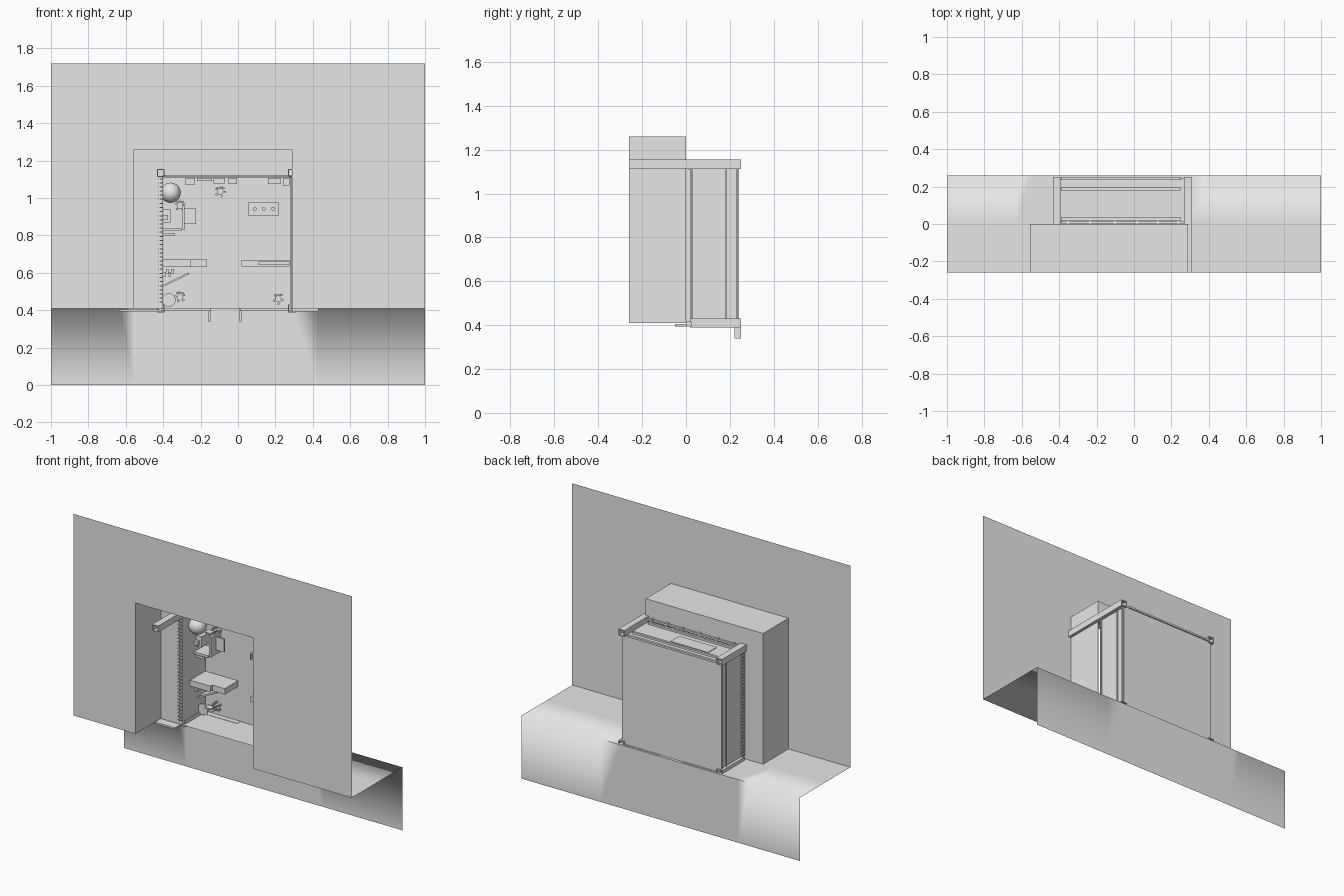
import bpy, bmesh, math
from mathutils import Vector

cube = bpy.data.objects.get("Cube")
if cube:
    bpy.data.objects.remove(cube)

grey = bpy.data.materials.new("light_grey")
grey.use_nodes = True
grey.diffuse_color = (0.8, 0.8, 0.8, 1)
grey.node_tree.nodes["Principled BSDF"].inputs["Base Color"].default_value = (0.8, 0.8, 0.8, 1)


def finish(name, bm, smooth=False):
    mesh = bpy.data.meshes.new(name)
    for f in bm.faces:
        f.smooth = smooth
    bm.to_mesh(mesh)
    bm.free()
    mesh.materials.append(grey)
    ob = bpy.data.objects.new(name, mesh)
    bpy.context.collection.objects.link(ob)
    return ob


def add_box(bm, x, y, z):
    geo = bmesh.ops.create_cube(bm, size=1)["verts"]
    for v in geo:
        v.co = Vector([(r[0] + r[1]) / 2 + c * (r[1] - r[0]) for c, r in zip(v.co, (x, y, z))])
    return geo


def boxes(name, *items):
    bm = bmesh.new()
    for item in items:
        add_box(bm, *item)
    return finish(name, bm)


def quad(bm, *points):
    return bm.faces.new([bm.verts.new(p) for p in points])


def holed_panel(bm, y, outer, hole):
    """Upright sheet with a doorway that is open at the bottom."""
    x0, x1, z0, z1 = outer
    a, b, top = hole
    for l, r, lo, hi in ((x0, a, z0, z1), (b, x1, z0, z1), (a, b, top, z1)):
        if r > l and hi > lo:
            quad(bm, (l, y, lo), (r, y, lo), (r, y, hi), (l, y, hi))
    bmesh.ops.remove_doubles(bm, verts=bm.verts, dist=1e-5)


def cylinder(bm, x, z, y0, y1, r, sides=16):
    geo = bmesh.ops.create_cone(bm, cap_ends=True, segments=sides, radius1=r, radius2=r, depth=y1 - y0)["verts"]
    for v in geo:
        v.co = Vector((x + v.co.x, (y0 + y1) / 2 + v.co.z, z + v.co.y))


FRONT, MID, BACK = -0.26, 0.0, 0.26
LEVEL, TOP = 0.41, 1.72
XL, XR, ZT = -0.555, 0.29, 1.26       # passage
RL, RR, RT = -0.41, 0.285, 1.12       # room

# Front sheet with its opening
bm = bmesh.new()
holed_panel(bm, FRONT, (-1, 1, LEVEL, TOP), (XL, XR, ZT))
finish("front_sheet", bm)

# Passage sides, roof and inner sheet
bm = bmesh.new()
for x in (XL, XR):
    quad(bm, (x, FRONT, LEVEL), (x, MID, LEVEL), (x, MID, ZT), (x, FRONT, ZT))
quad(bm, (XL, FRONT, ZT), (XR, FRONT, ZT), (XR, MID, ZT), (XL, MID, ZT))
finish("passage", bm)
bm = bmesh.new()
holed_panel(bm, MID, (XL, XR, LEVEL, ZT), (RL, RR, RT))
finish("inner_sheet", bm)

# Ground and rear skirt, rounded in shading only at the outer ends
bm = bmesh.new()
cols = (-1, -0.63, XL, XR, 0.43, 1)
rows = [[bm.verts.new((x, y, LEVEL)) for x in cols] for y in (FRONT, MID, BACK)]
low = [bm.verts.new((x, BACK, 0)) for x in cols]
fold = [rows[2][i] if abs(i - 2.5) > 1 else bm.verts.new((x, BACK, LEVEL)) for i, x in enumerate(cols)]
for i in range(5):
    if i != 2:
        bm.faces.new((rows[0][i], rows[0][i + 1], rows[1][i + 1], rows[1][i]))
    bm.faces.new((rows[1][i], rows[1][i + 1], rows[2][i + 1], rows[2][i]))
    bm.faces.new((fold[i], fold[i + 1], low[i + 1], low[i]))
finish("ground_and_skirt", bm, True)

# Room shell
boxes("room_back", ((RL, RR), (0.235, 0.242), (LEVEL, RT)))
boxes("room_side_walls",
      ((RL - 0.005, RL + 0.01), (0.0, 0.24), (LEVEL, RT)),
      ((RR - 0.008, RR), (0.02, 0.24), (LEVEL, RT)))
boxes("room_top_wall", ((RL, RR), (0.01, 0.24), (1.11, 1.118)))
boxes("top_wall_strips",
      ((-0.39, 0.25), (0.18, 0.195), (1.118, 1.13)),
      ((-0.39, 0.25), (0.02, 0.035), (1.118, 1.13)),
      ((-0.39, 0.25), (0.235, 0.25), (1.118, 1.13)),
      ((-0.27, 0.0), (0.07, 0.16), (1.118, 1.122)))
boxes("side_wall_strips", *[((x, x + 0.008), (y, y + 0.008), (0.43, 1.11))
                            for x in (RL - 0.012, RR) for y in (0.022, 0.18, 0.23)])


# Hollow square posts at the four corners
def post(name, x, z, y0, h=0.021, t=0.005):
    boxes(name,
          ((x - h, x + h), (y0, 0.25), (z + h - t, z + h)),
          ((x - h, x + h), (y0, 0.25), (z - h, z - h + t)),
          ((x - h, x - h + t), (y0, 0.25), (z - h, z + h)),
          ((x + h - t, x + h), (y0, 0.25), (z - h, z + h)))


post("upper_right_post", -0.413, 1.133, FRONT)
post("upper_left_post", 0.289, 1.133, FRONT)
post("lower_right_post", -0.413, 0.41, 0.02)
post("lower_left_post", 0.289, 0.41, 0.02)

# Ribbed rails along the side and top
ribs = [((-0.425, -0.40), (-0.012, 0.03), (0.44 + i * 0.022, 0.446 + i * 0.022)) for i in range(31)]
boxes("side_rail", ((-0.424, -0.416), (-0.005, 0.005), (0.43, 1.11)), *ribs)
beads = [((x, x + 0.014), (0.0, 0.02), (1.126, 1.148)) for x in (-0.36, -0.24, -0.11, 0.01, 0.12, 0.23)]
boxes("top_rail", ((-0.39, 0.27), (0.004, 0.016), (1.132, 1.144)), *beads)

# Bottom wall with the stepped doorway, and side ledges
boxes("bottom_wall",
      ((RL, -0.145), (0.2, 0.25), (0.395, 0.412)), ((0.012, RR), (0.2, 0.25), (0.395, 0.412)),
      ((-0.16, -0.145), (0.22, 0.25), (0.34, 0.412)), ((0.008, 0.022), (0.22, 0.25), (0.34, 0.412)))
boxes("side_ledges",
      ((-0.635, -0.42), (-0.05, 0.02), (0.394, 0.405)),
      ((0.29, 0.43), (0.0, 0.025), (0.394, 0.416)))

# Partitions
boxes("partitions",
      ((-0.40, -0.165), (0.1, 0.236), (0.632, 0.67)), ((-0.40, -0.255), (0.08, 0.1), (0.632, 0.67)),
      ((0.02, 0.275), (0.1, 0.236), (0.635, 0.668)), ((0.11, 0.275), (0.085, 0.1), (0.642, 0.66)))

# Large globe
bm = bmesh.new()
bmesh.ops.create_uvsphere(bm, u_segments=24, v_segments=14, radius=0.054)
bmesh.ops.translate(bm, verts=bm.verts, vec=(-0.36, 0.1, 1.028))
cylinder(bm, -0.36, 1.028, 0.14, 0.236, 0.012)
globe = finish("globe", bm, True)

# Long table with three knobs
boxes("long_table", ((0.053, 0.22), (0.17, 0.19), (0.907, 0.977)),
      ((0.07, 0.2), (0.19, 0.236), (0.92, 0.965)))
bm = bmesh.new()
for x in (0.09, 0.137, 0.187):
    cylinder(bm, x, 0.942, 0.155, 0.17, 0.01, 10)
finish("table_knobs", bm)

# Desks and cabinets
boxes("desk", ((-0.285, -0.225), (0.18, 0.19), (0.86, 0.945)),
      ((-0.30, -0.285), (0.13, 0.236), (0.83, 0.96)))
boxes("side_cabinets",
      ((-0.405, -0.36), (0.14, 0.236), (0.87, 0.94)), ((-0.40, -0.375), (0.12, 0.14), (0.885, 0.91)),
      ((-0.40, -0.30), (0.12, 0.236), (0.825, 0.84)), ((-0.405, -0.34), (0.14, 0.236), (0.797, 0.812)))
boxes("top_cabinets", *[((x, x + w), (0.13, 0.236), (z, 1.108)) for x, w, z in
                        ((-0.28, 0.05, 1.07), (-0.22, 0.08, 1.09), (-0.13, 0.06, 1.078),
                         (-0.05, 0.045, 1.075), (0.16, 0.07, 1.075), (0.24, 0.035, 1.068))])


# Small chairs with splayed feet
def chair(name, x, z, turn):
    bm = bmesh.new()
    cylinder(bm, x, z, 0.17, 0.185, 0.018, 12)
    cylinder(bm, x, z, 0.185, 0.225, 0.004, 8)
    for i in range(5):
        a = turn + i * math.tau / 5
        cylinder(bm, x + 0.025 * math.cos(a), z + 0.025 * math.sin(a), 0.205, 0.236, 0.006, 8)
    add_box(bm, (x - 0.022, x + 0.022), (0.13, 0.17), (z + 0.016, z + 0.024))
    finish(name, bm)


for i, (x, z) in enumerate(((-0.095, 1.033), (-0.31, 0.47), (0.215, 0.46), (-0.31, 0.96))):
    chair("chair_%d" % (i + 1), x, z, i * 0.5)

# Round table
bm = bmesh.new()
cylinder(bm, -0.37, 0.455, 0.165, 0.175, 0.036, 24)
cylinder(bm, -0.37, 0.455, 0.175, 0.236, 0.006, 8)
finish("round_table", bm)

# Slanted shelf and stacked blocks
shelf = boxes("slanted_shelf", ((-0.08, 0.08), (-0.04, 0.04), (-0.005, 0.005)))
shelf.location = (-0.335, 0.195, 0.562)
shelf.rotation_euler.y = -0.45
boxes("stacked_blocks", *[((-0.40 + i * 0.014, -0.385 + i * 0.014), (0.13 + i * 0.02, 0.236),
                           (0.58 + (i % 2) * 0.015, 0.605 + (i % 2) * 0.015)) for i in range(4)])
